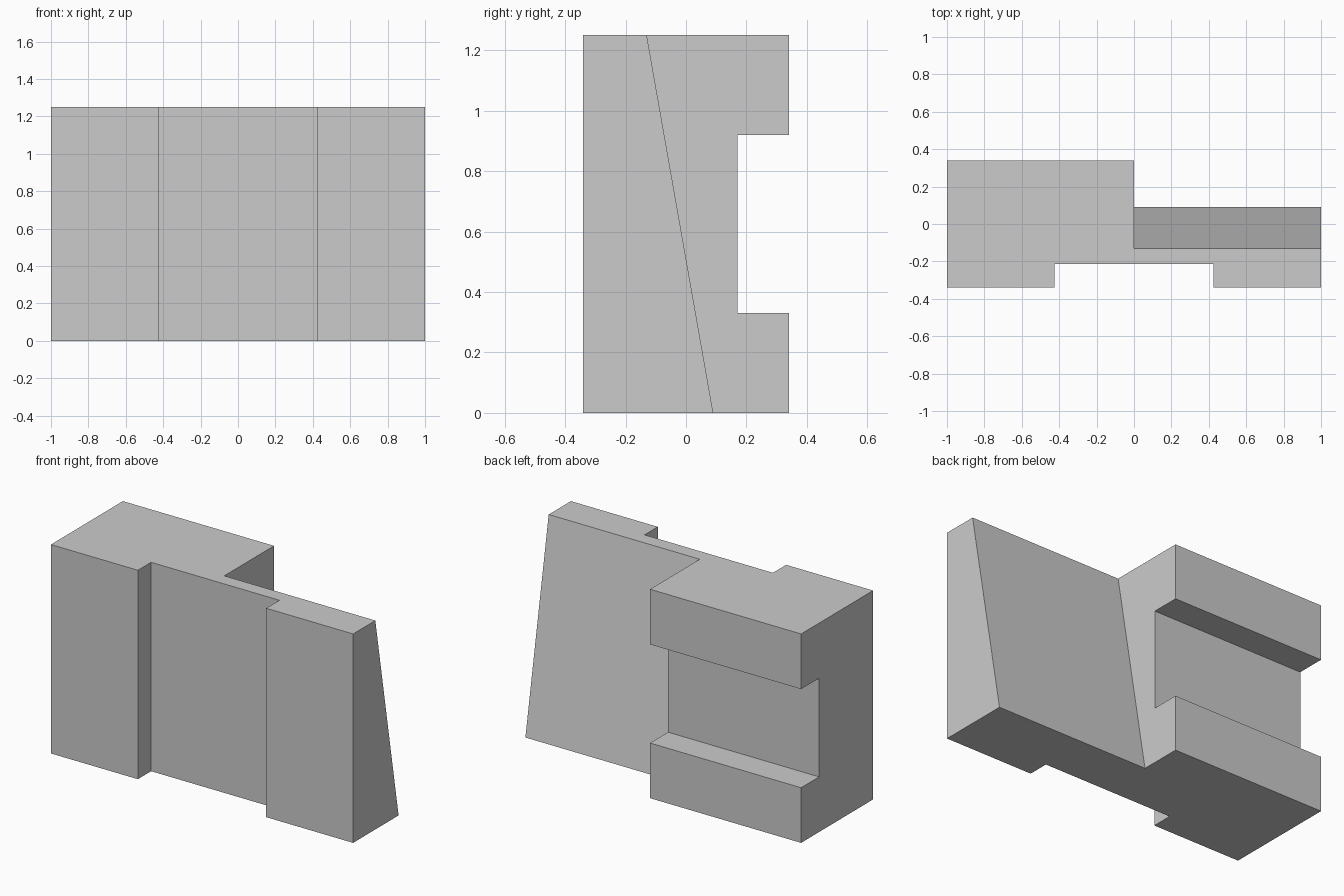
import bpy
import bmesh

cube = bpy.data.objects.get("Cube")
if cube:
    bpy.data.objects.remove(cube, do_unlink=True)

HEIGHT = 1.25
DEPTH = 0.34

grey = bpy.data.materials.new("plain grey")
grey.use_nodes = True
colour = (0.6, 0.6, 0.6, 1)
grey.diffuse_color = colour
grey.node_tree.nodes["Principled BSDF"].inputs["Base Color"].default_value = colour


def extrude_profile(name, profile, x0, x1):
    """Sweep a (y, z) outline along x."""
    bm = bmesh.new()
    face = bm.faces.new([bm.verts.new((x0, y, z)) for y, z in profile])
    swept = bmesh.ops.extrude_face_region(bm, geom=[face])["geom"]
    verts = [v for v in swept if isinstance(v, bmesh.types.BMVert)]
    bmesh.ops.translate(bm, verts=verts, vec=(x1 - x0, 0, 0))
    bmesh.ops.recalc_face_normals(bm, faces=bm.faces)
    mesh = bpy.data.meshes.new(name)
    bm.to_mesh(mesh)
    bm.free()
    mesh.materials.append(grey)
    obj = bpy.data.objects.new(name, mesh)
    bpy.context.collection.objects.link(obj)
    return obj


def cut(target, cutter):
    """Subtract the cutter, apply the result and drop the cutter."""
    cutter.hide_render = True
    mod = target.modifiers.new("cut", "BOOLEAN")
    mod.operation = "DIFFERENCE"
    mod.solver = "EXACT"
    mod.object = cutter
    bpy.context.view_layer.objects.active = target
    bpy.ops.object.modifier_apply(modifier=mod.name)
    bpy.data.objects.remove(cutter, do_unlink=True)


# Block with a horizontal channel along its back
block = extrude_profile("notched_block", [
    (-DEPTH, 0), (DEPTH, 0), (DEPTH, 0.33), (0.17, 0.33),
    (0.17, 0.92), (DEPTH, 0.92), (DEPTH, HEIGHT), (-DEPTH, HEIGHT)], -1, 1)


# Sloped back on the left half
def slope(z):
    return 0.09 - 0.22 * z / HEIGHT


low, high = -0.1, HEIGHT + 0.1
cut(block, extrude_profile("slope_cutter", [
    (slope(low), low), (1, low), (1, high), (slope(high), high)], 0, 2))

# Upright groove in the front
cut(block, extrude_profile("groove_cutter", [
    (-1, low), (-0.215, low), (-0.215, high), (-1, high)], -0.425, 0.425))
